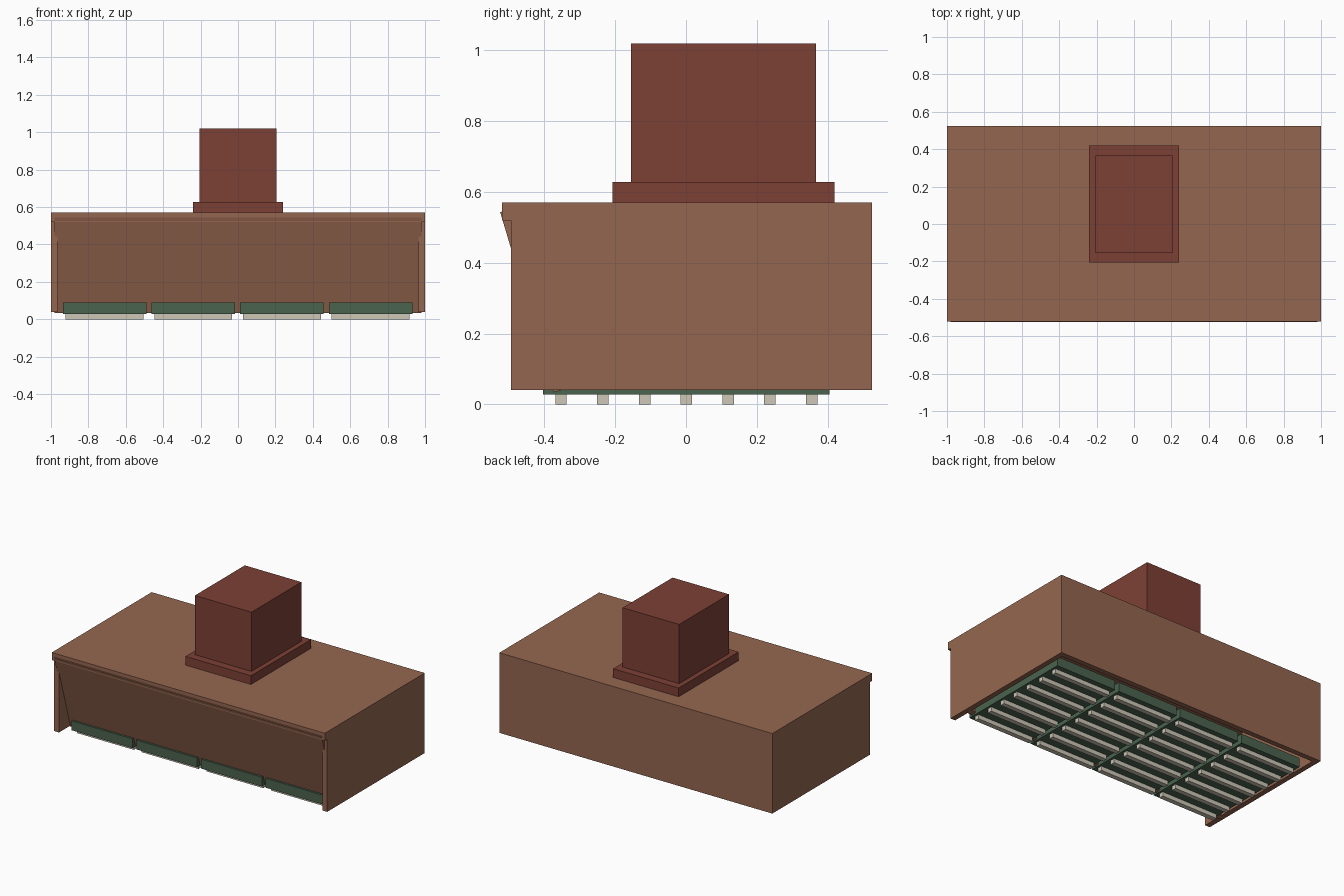
import bpy
import bmesh

cube = bpy.data.objects.get("Cube")
if cube:
    bpy.data.objects.remove(cube, do_unlink=True)


def material(name, rgb):
    mat = bpy.data.materials.new(name)
    mat.use_nodes = True
    color = (*rgb, 1.0)
    mat.diffuse_color = color
    mat.node_tree.nodes["Principled BSDF"].inputs["Base Color"].default_value = color
    return mat


BROWN = material("warm brown", (0.30, 0.134, 0.079))
RED = material("brick red", (0.204, 0.051, 0.036))
GREEN = material("dark green", (0.07, 0.125, 0.078))
BEIGE = material("pale beige", (0.61, 0.57, 0.47))


def extrude_x(name, profile, x0, x1, mat):
    """Extrude a (y, z) outline along x."""
    bm = bmesh.new()
    face = bm.faces.new([bm.verts.new((x0, y, z)) for y, z in profile])
    result = bmesh.ops.extrude_face_region(bm, geom=[face])
    verts = [v for v in result["geom"] if isinstance(v, bmesh.types.BMVert)]
    bmesh.ops.translate(bm, verts=verts, vec=(x1 - x0, 0, 0))
    bmesh.ops.recalc_face_normals(bm, faces=bm.faces)
    mesh = bpy.data.meshes.new(name)
    bm.to_mesh(mesh)
    bm.free()
    mesh.materials.append(mat)
    obj = bpy.data.objects.new(name, mesh)
    bpy.context.collection.objects.link(obj)
    return obj


def box(name, x, y, z, mat):
    outline = [(y[0], z[0]), (y[1], z[0]), (y[1], z[1]), (y[0], z[1])]
    return extrude_x(name, outline, x[0], x[1], mat)


# Hollow hood body: top plate, side walls and back wall
BACK, WALL, RIM, PLATE = 0.525, 0.035, 0.04, 0.52
box("top_plate", (-1, 1), (-0.52, BACK), (PLATE, 0.57), BROWN)
box("right_wall", (-1, -1 + WALL), (-0.495, BACK), (RIM, PLATE), BROWN)
box("left_wall", (1 - WALL, 1), (-0.495, BACK), (RIM, PLATE), BROWN)
box("back_wall", (-1 + WALL, 1 - WALL), (BACK - WALL, BACK), (RIM, PLATE), BROWN)

# Sloping front panel, leaning back towards the bottom
extrude_x("front_panel",
          [(-0.525, 0.543), (-0.374, 0.034), (-0.345, 0.042), (-0.496, 0.551)],
          -0.98, 0.98, BROWN)

# Chimney collar and duct
box("chimney_collar", (-0.24, 0.24), (-0.207, 0.42), (0.57, 0.628), RED)
box("chimney_duct", (-0.207, 0.207), (-0.155, 0.367), (0.628, 1.02), RED)

# Row of grease filters, each with seven baffle bars underneath
for i in range(4):
    cx = (i - 1.5) * 0.474 - 0.002
    box(f"filter_{i + 1}", (cx - 0.223, cx + 0.223), (-0.404, 0.406), (0.028, 0.09), GREEN)
    for j in range(7):
        cy = (j - 3) * 0.118 + 0.001
        box(f"filter_{i + 1}_bar_{j + 1}", (cx - 0.208, cx + 0.208),
            (cy - 0.016, cy + 0.016), (0, 0.028), BEIGE)
